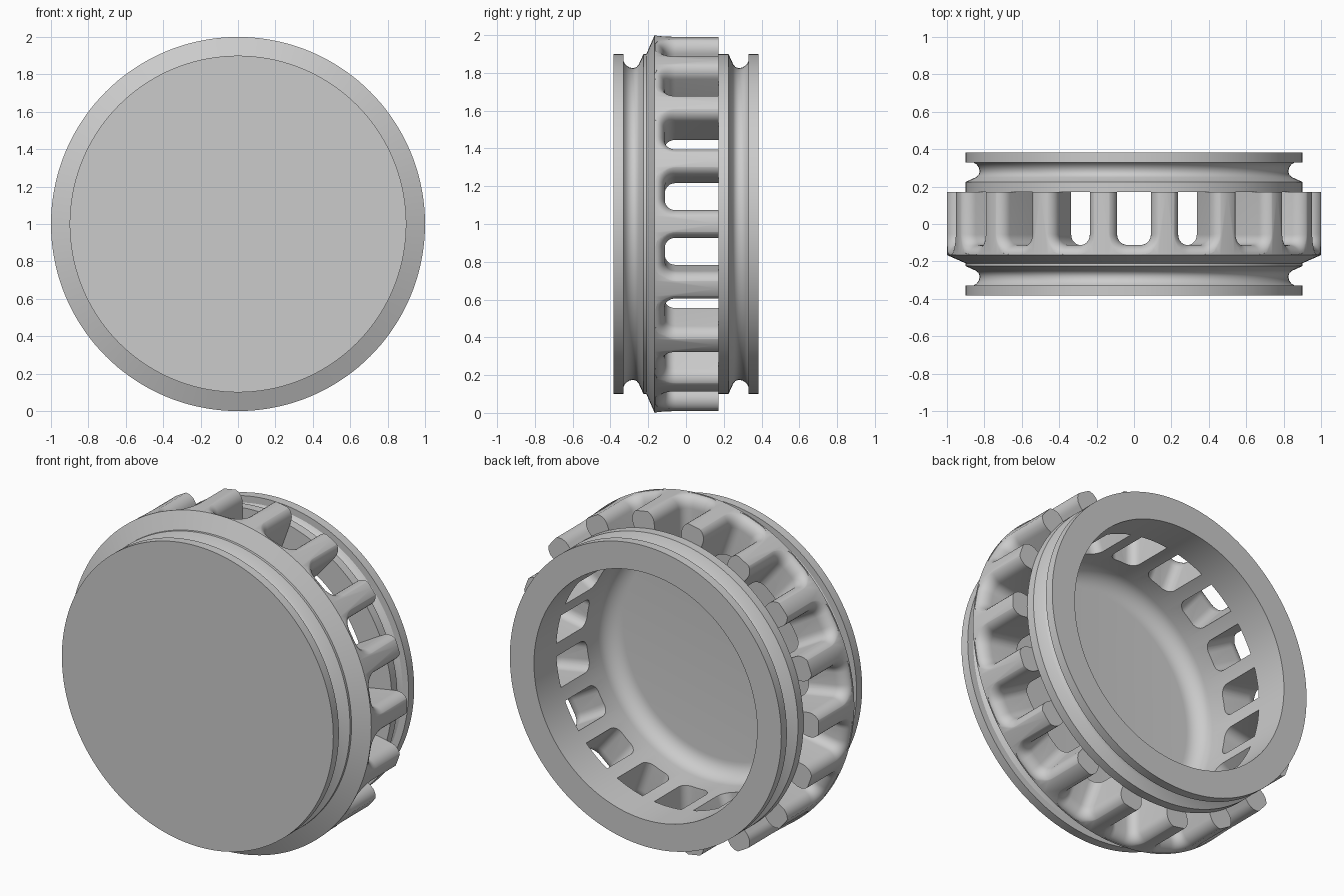
import bpy, bmesh
from math import pi, sin, cos, radians
from mathutils import Matrix, Vector

old = bpy.data.objects.get("Cube")
if old:
    bpy.data.objects.remove(old, do_unlink=True)

SEGMENTS = 144
SLOTS = 18
END, OUTER, INNER, TIP = 0.383, 0.9, 0.74, 1.0
STEP = 0.172          # where the ribs meet the back ring
FLOOR, FILLET = -0.32, 0.1

grey = bpy.data.materials.new("plain_grey")
grey.use_nodes = True
grey.diffuse_color = (0.6, 0.6, 0.6, 1)
grey.node_tree.nodes["Principled BSDF"].inputs["Base Color"].default_value = (0.6, 0.6, 0.6, 1)


def finish(name, bm):
    bmesh.ops.recalc_face_normals(bm, faces=bm.faces)
    mesh = bpy.data.meshes.new(name)
    bm.to_mesh(mesh)
    bm.free()
    mesh.materials.append(grey)
    obj = bpy.data.objects.new(name, mesh)
    obj.location.z = 1
    bpy.context.collection.objects.link(obj)
    return obj


def lathe(name, profile, closed):
    """Turn a (radius, y) profile around the y axis."""
    bm = bmesh.new()
    verts = [bm.verts.new((r, y, 0)) for r, y in profile]
    pairs = list(zip(verts, verts[1:]))
    if closed:
        pairs.append((verts[-1], verts[0]))
    edges = [bm.edges.new(p) for p in pairs]
    bmesh.ops.spin(bm, geom=verts + edges, cent=(0, 0, 0), axis=(0, 1, 0),
                   angle=2 * pi, steps=SEGMENTS, use_merge=False)
    bmesh.ops.remove_doubles(bm, verts=bm.verts, dist=0.0001)
    return finish(name, bm)


def smooth(obj):
    bpy.ops.object.select_all(action='DESELECT')
    obj.select_set(True)
    bpy.context.view_layer.objects.active = obj
    bpy.ops.object.shade_smooth_by_angle(angle=radians(32))


# Seal groove, listed from its sloped side to its steep side
groove = [(OUTER, 0.225), (0.845, 0.25), (0.831, 0.262), (0.825, 0.28),
          (0.829, 0.3), (0.841, 0.318), (0.86, 0.33), (OUTER, 0.33)]

# Cup: closed front, groove, cone flange and the wall that becomes the ribs
cup_profile = [(0, -END), (OUTER, -END)]
cup_profile += [(r, -y) for r, y in reversed(groove)]
cup_profile += [(OUTER, -0.21), (TIP, -0.166), (TIP, STEP), (INNER, STEP)]
for i in range(9):
    a = i / 8 * pi / 2
    cup_profile.append((INNER - FILLET + FILLET * cos(a), FLOOR + FILLET - FILLET * sin(a)))
cup_profile.append((0, FLOOR))
cup = lathe("ribbed_cup", cup_profile, False)

# Back ring with the mirrored groove
ring = lathe("back_ring", [(INNER, STEP), (OUTER, STEP)] + groove + [(OUTER, END), (INNER, END)], True)


def slot_section(height, grow):
    """Rounded U outline of a slot, widened by grow (0 to 1)."""
    half, floor, corner = 0.09 + 0.065 * grow, -0.112 - 0.05 * grow, 0.055 + 0.06 * grow
    pts = [(-half, 0.3)]
    for side, start in ((-1, pi), (1, 1.5 * pi)):
        for i in range(9):
            a = start + i / 8 * pi / 2
            pts.append((side * (half - corner) + corner * cos(a), floor + corner + corner * sin(a)))
    pts.append((half, 0.3))
    return [Vector((x, y, height)) for x, y in pts]


# Slot cutters: parallel walls that flare into a rounded outer edge
sections = [slot_section(0.66, 0)]
for i in range(9):
    a = i / 8 * pi / 2
    sections.append(slot_section(0.925 + 0.07 * sin(a), 1 - cos(a)))
sections.append(slot_section(1.05, 1))

bm = bmesh.new()
for k in range(SLOTS):
    turn = Matrix.Rotation(2 * pi * k / SLOTS, 3, 'Y')
    rows = [[bm.verts.new(turn @ p) for p in s] for s in sections]
    count = len(rows[0])
    for low, high in zip(rows, rows[1:]):
        for j in range(count):
            n = (j + 1) % count
            bm.faces.new((low[j], low[n], high[n], high[j]))
    bm.faces.new(rows[0])
    bm.faces.new(rows[-1])
cutter = finish("slot_cutter", bm)
cutter.hide_render = True

# Cut the slots, leaving the ribs
mod = cup.modifiers.new("slots", 'BOOLEAN')
mod.operation = 'DIFFERENCE'
mod.solver = 'EXACT'
mod.object = cutter
bpy.ops.object.select_all(action='DESELECT')
cup.select_set(True)
bpy.context.view_layer.objects.active = cup
bpy.ops.object.modifier_apply(modifier=mod.name)
bpy.data.objects.remove(cutter, do_unlink=True)

for part in (cup, ring):
    smooth(part)
